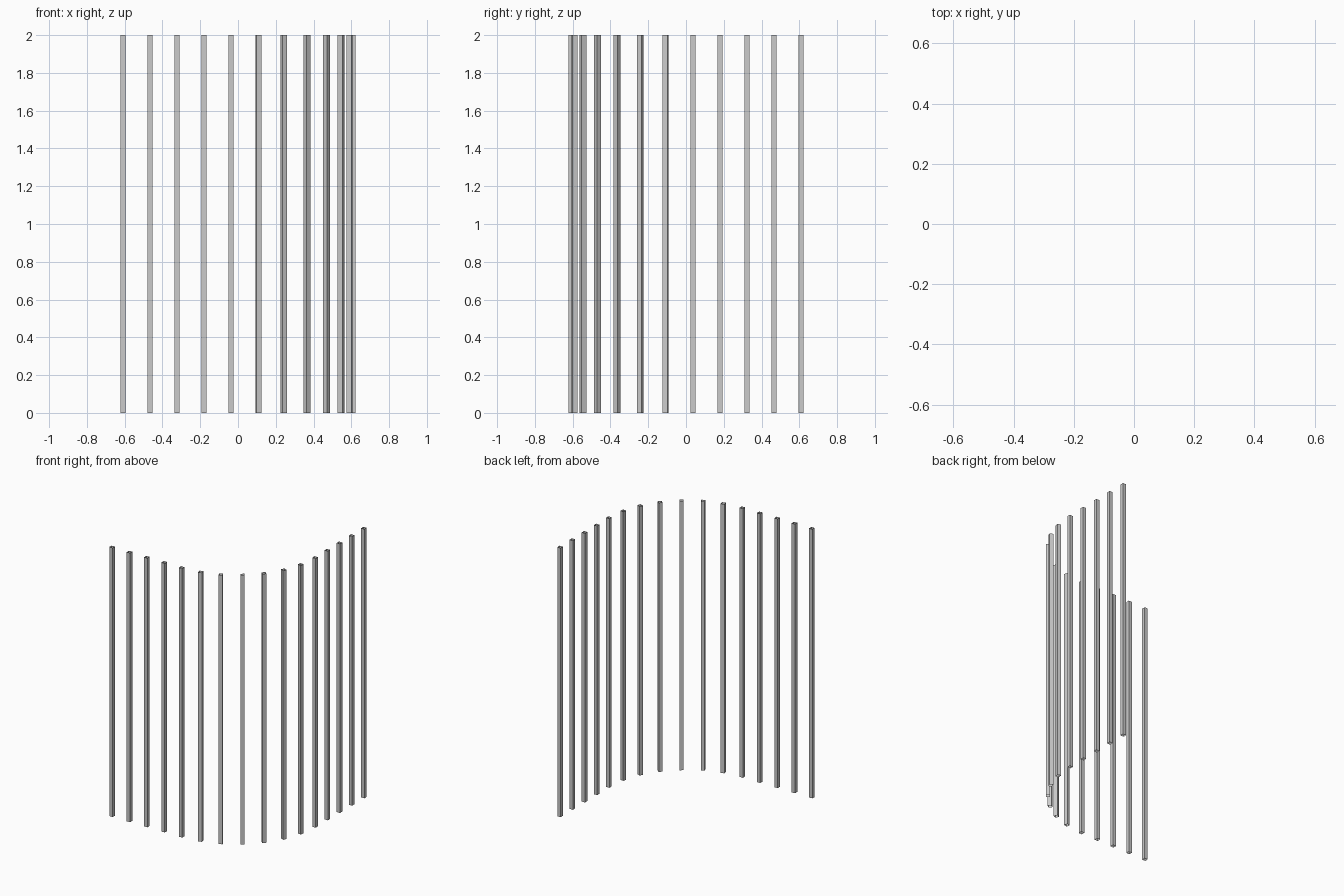
import bpy, math
from mathutils import Matrix, Vector

if "Cube" in bpy.data.objects:
    bpy.data.objects.remove(bpy.data.objects["Cube"])

W, H = 0.027, 2.0   # bar thickness and height
EDGE = 0.608        # distance of the straight runs from the centre


def bar(name, x, y, angle):
    """Square hollow upright, open at both ends, turned to follow the path."""
    h = W / 2
    rot = Matrix.Rotation(angle, 3, 'Z')
    corners = [(-h, -h), (h, -h), (h, h), (-h, h)]
    verts = [rot @ Vector((cx, cy, 0)) + Vector((x, y, z))
             for z in (0, H) for cx, cy in corners]
    faces = [(i, (i + 1) % 4, (i + 1) % 4 + 4, i + 4) for i in range(4)]
    me = bpy.data.meshes.new(name)
    me.from_pydata(verts, [], faces)
    ob = bpy.data.objects.new(name, me)
    bpy.context.collection.objects.link(ob)


# half of the path: straight run along the front, then into the rounded corner
half = [(-0.609 + 0.1428 * i, -EDGE, 0) for i in range(5)]
half += [(0.108, -0.591, 12.7), (0.242, -0.546, 25.4), (0.3645, -0.468, 38.5)]

for i, (x, y, deg) in enumerate(half):
    bar(f"front_bar_{i + 1}", x, y, math.radians(deg))
    # mirrored across the corner diagonal
    bar(f"side_bar_{i + 1}", -y, -x, math.radians(90 - deg))
